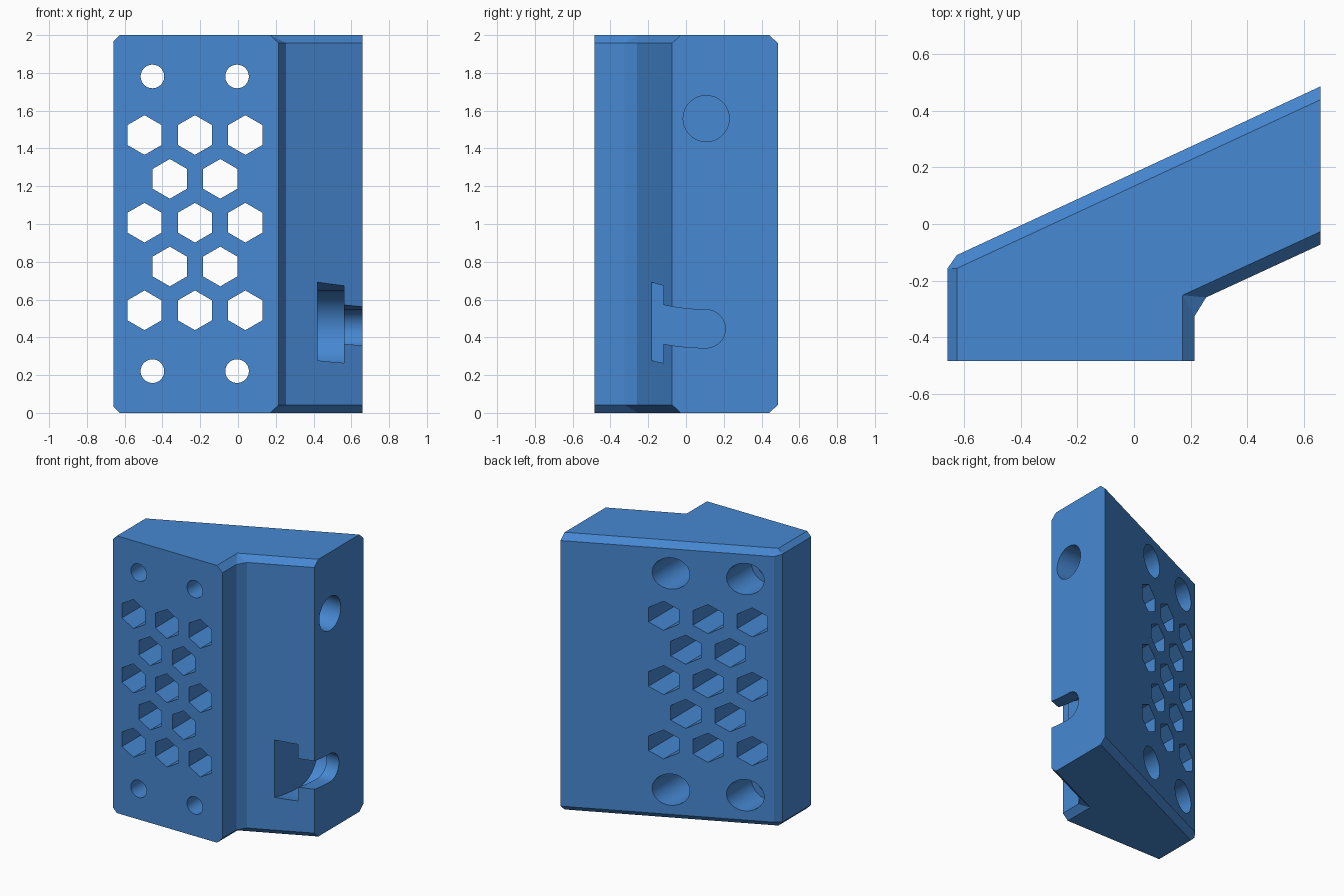
import bpy, bmesh, math

if "Cube" in bpy.data.objects:
    bpy.data.objects.remove(bpy.data.objects["Cube"])

blue = bpy.data.materials.new("blue plastic")
blue.diffuse_color = (0.061, 0.246, 0.645, 1)
blue.use_nodes = True
blue.node_tree.nodes["Principled BSDF"].inputs["Base Color"].default_value = blue.diffuse_color


def loft(name, rings):
    """Closed solid skinned through rings of 3D points with equal counts."""
    bm = bmesh.new()
    vs = [[bm.verts.new(p) for p in ring] for ring in rings]
    n = len(vs[0])
    for a, b in zip(vs, vs[1:]):
        for i in range(n):
            j = (i + 1) % n
            bm.faces.new((a[i], a[j], b[j], b[i]))
    bm.faces.new(vs[0])
    bm.faces.new(vs[-1])
    bmesh.ops.remove_doubles(bm, verts=bm.verts, dist=1e-5)
    bmesh.ops.recalc_face_normals(bm, faces=bm.faces)
    mesh = bpy.data.meshes.new(name)
    bm.to_mesh(mesh)
    bm.free()
    ob = bpy.data.objects.new(name, mesh)
    bpy.context.collection.objects.link(ob)
    mesh.materials.append(blue)
    return ob


def circle(r, n, start=0.0):
    return [(r * math.cos(start + math.tau * i / n),
             r * math.sin(start + math.tau * i / n)) for i in range(n)]


def bore_y(cx, cz, steps, n, start=0.0):
    """Cutter along y, steps = (y, radius) pairs."""
    return loft("bore_cutter", [[(cx + u, y, cz + v) for u, v in circle(r, n, start)]
                                for y, r in steps])


# Angled bracket body: each outline point is (end cap xy, side xy, bevel height)
outline = [
    ((-0.627, -0.485), (-0.66, -0.485), 0.033),
    ((0.172, -0.485), (0.215, -0.485), 0.042),
    ((0.172, -0.252), (0.215, -0.325), 0.042),
    ((0.172, -0.252), (0.255, -0.26), 0.042),
    ((0.66, -0.027), (0.66, -0.073), 0.042),
    ((0.66, 0.44), (0.66, 0.487), 0.042),
    ((-0.627, -0.157), (-0.627, -0.11), 0.042),
    ((-0.627, -0.157), (-0.66, -0.157), 0.033),
]
body = loft("bracket_body", [
    [(*cap, 0) for cap, side, h in outline],
    [(*side, h) for cap, side, h in outline],
    [(*side, 2 - h) for cap, side, h in outline],
    [(*cap, 2) for cap, side, h in outline],
])

cutters = []

# Hexagonal vent holes, rows of three and two
for row in range(5):
    xs = (-0.495, -0.228, 0.039) if row % 2 == 0 else (-0.361, -0.094)
    for x in xs:
        cutters.append(bore_y(x, 0.543 + 0.232 * row, [(-0.7, 0.105), (0.7, 0.105)],
                              6, math.pi / 6))

# Counterbored screw holes
for x in (-0.453, -0.005):
    for z in (0.221, 1.781):
        cutters.append(bore_y(x, z, [(-0.7, 0.0625), (-0.26, 0.0625),
                                     (-0.26, 0.113), (0.7, 0.113)], 48))

# Blind pivot hole in the right side
PY, PZ, R = 0.107, 1.558, 1.113
cutters.append(loft("pivot_cutter", [[(x, PY + u, PZ + v) for u, v in circle(0.122, 48)]
                                     for x in (0.32, 0.8)]))


def arc_slot(w, x0, x1):
    """Round-ended slot of half width w, following an arc about the pivot."""
    arc = [0.45 * i / 16 for i in range(17)]

    def at(r, t):
        return (PY - r * math.sin(t), PZ - r * math.cos(t))
    pts = [at(R - w, t) for t in reversed(arc)]
    pts += [(PY + w * math.sin(math.pi * i / 24), PZ - R + w * math.cos(math.pi * i / 24))
            for i in range(1, 24)]
    pts += [at(R + w, t) for t in arc]
    return loft("slot_cutter", [[(x, y, z) for y, z in pts] for x in (x0, x1)])


# T-shaped curved slot: wide head channel and narrow neck
cutters.append(arc_slot(0.2, 0.42, 0.562))
cutters.append(arc_slot(0.101, 0.5, 0.8))

# Cut all openings, then drop the cutters
bpy.context.view_layer.objects.active = body
body.select_set(True)
for c in cutters:
    mod = body.modifiers.new("cut", 'BOOLEAN')
    mod.operation = 'DIFFERENCE'
    mod.solver = 'EXACT'
    mod.object = c
    bpy.ops.object.modifier_apply(modifier=mod.name)
    bpy.data.objects.remove(c)

bpy.ops.object.shade_smooth_by_angle(angle=math.radians(20))
